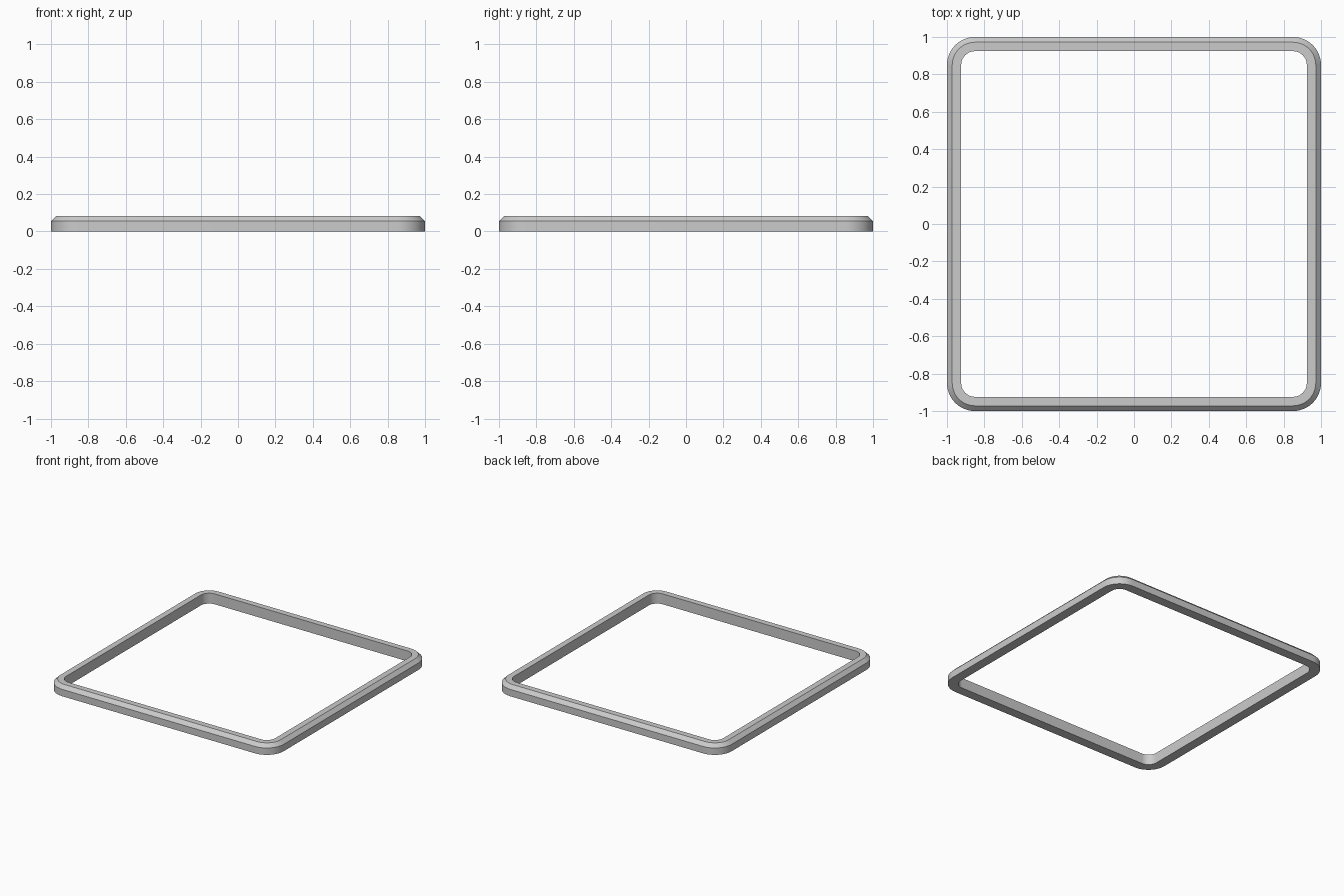
import bpy, bmesh, math

if "Cube" in bpy.data.objects:
    bpy.data.objects.remove(bpy.data.objects["Cube"])

RADIUS = 0.15   # outer corner radius
SEGS = 12       # segments per corner
# Cross-section: (inset from outer edge, height)
PROFILE = [(0, 0), (0, 0.055), (0.028, 0.083), (0.076, 0.083), (0.076, 0)]


def rounded_square(bm, inset, z):
    """Loop of vertices around a rounded square, concentric corners."""
    c, r = 1 - RADIUS, RADIUS - inset
    loop = []
    for k, (sx, sy) in enumerate([(1, 1), (-1, 1), (-1, -1), (1, -1)]):
        for i in range(SEGS + 1):
            a = (k + i / SEGS) * math.pi / 2
            loop.append(bm.verts.new((sx * c + r * math.cos(a), sy * c + r * math.sin(a), z)))
    return loop


# Frame: sweep the cross-section around the rounded square
bm = bmesh.new()
loops = [rounded_square(bm, *p) for p in PROFILE]
n = len(loops[0])
for j, low in enumerate(loops):
    high = loops[(j + 1) % len(loops)]
    for i in range(n):
        k = (i + 1) % n
        bm.faces.new((low[i], low[k], high[k], high[i]))
bmesh.ops.recalc_face_normals(bm, faces=bm.faces)
mesh = bpy.data.meshes.new("square_frame")
bm.to_mesh(mesh)
bm.free()
frame = bpy.data.objects.new("square_frame", mesh)
bpy.context.collection.objects.link(frame)

# Smooth corners, crisp chamfer edges
bpy.context.view_layer.objects.active = frame
frame.select_set(True)
bpy.ops.object.shade_smooth_by_angle(angle=math.radians(30))
